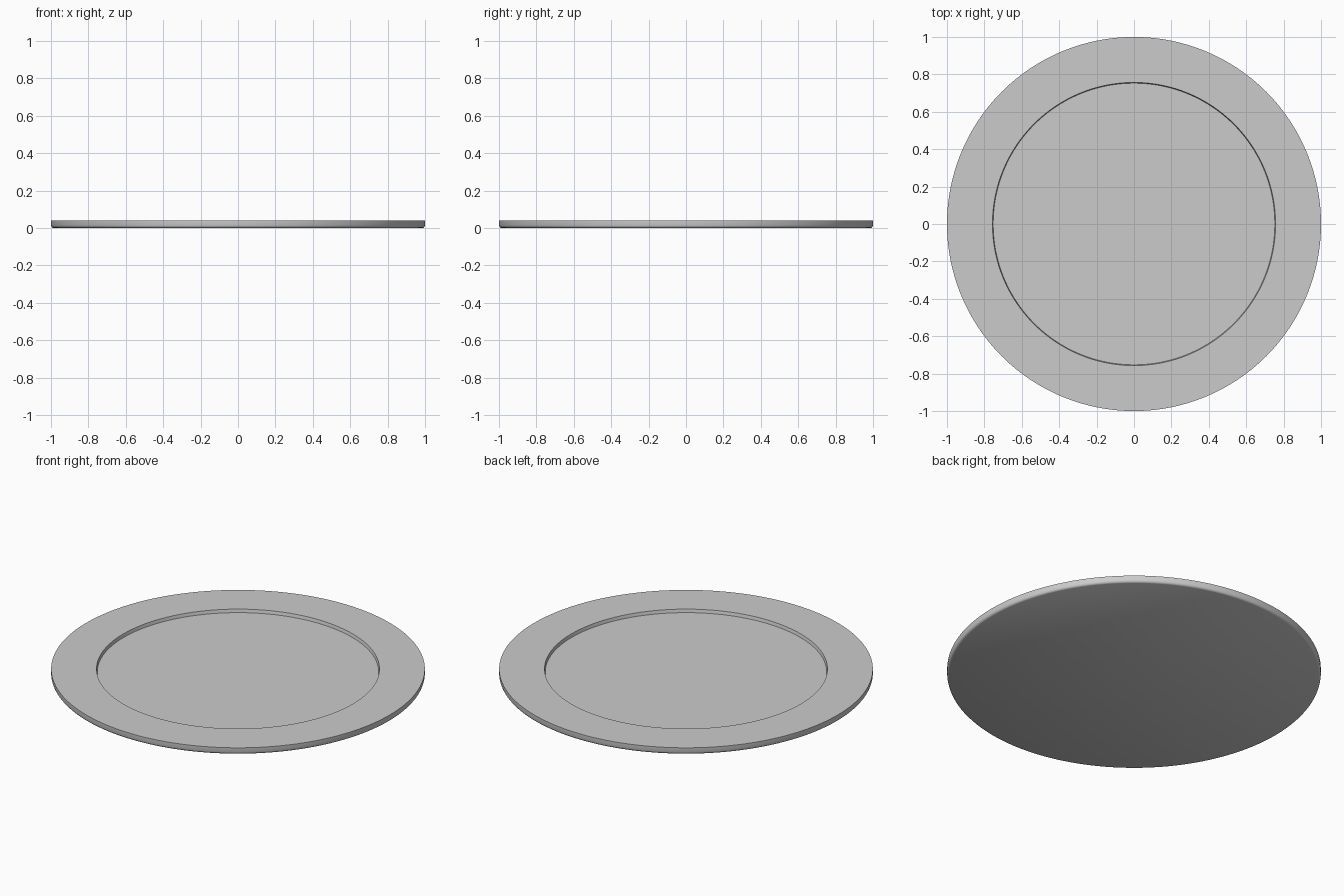
import bpy, bmesh, math

if "Cube" in bpy.data.objects:
    bpy.data.objects.remove(bpy.data.objects["Cube"])

SEGMENTS = 128

# Plate cross-section (radius, height): underside, softened foot, rim, recess wall, floor
PROFILE = [(0.988, 0.0), (0.994, 0.003), (0.998, 0.008), (1.0, 0.015),
           (1.0, 0.04), (0.757, 0.04), (0.753, 0.021)]


def ring(bm, r, z):
    return [bm.verts.new((r * math.cos(2 * math.pi * i / SEGMENTS),
                          r * math.sin(2 * math.pi * i / SEGMENTS), z))
            for i in range(SEGMENTS)]


# Recessed round plate
bm = bmesh.new()
rings = [ring(bm, r, z) for r, z in PROFILE]
for a, b in zip(rings, rings[1:]):
    for i in range(SEGMENTS):
        j = (i + 1) % SEGMENTS
        bm.faces.new((a[i], a[j], b[j], b[i]))
bm.faces.new(rings[0][::-1])   # underside
bm.faces.new(rings[-1])        # recess floor
bmesh.ops.recalc_face_normals(bm, faces=bm.faces)

mesh = bpy.data.meshes.new("plate")
bm.to_mesh(mesh)
bm.free()
plate = bpy.data.objects.new("plate", mesh)
bpy.context.collection.objects.link(plate)

bpy.context.view_layer.objects.active = plate
plate.select_set(True)
bpy.ops.object.shade_smooth_by_angle(angle=math.radians(35))
